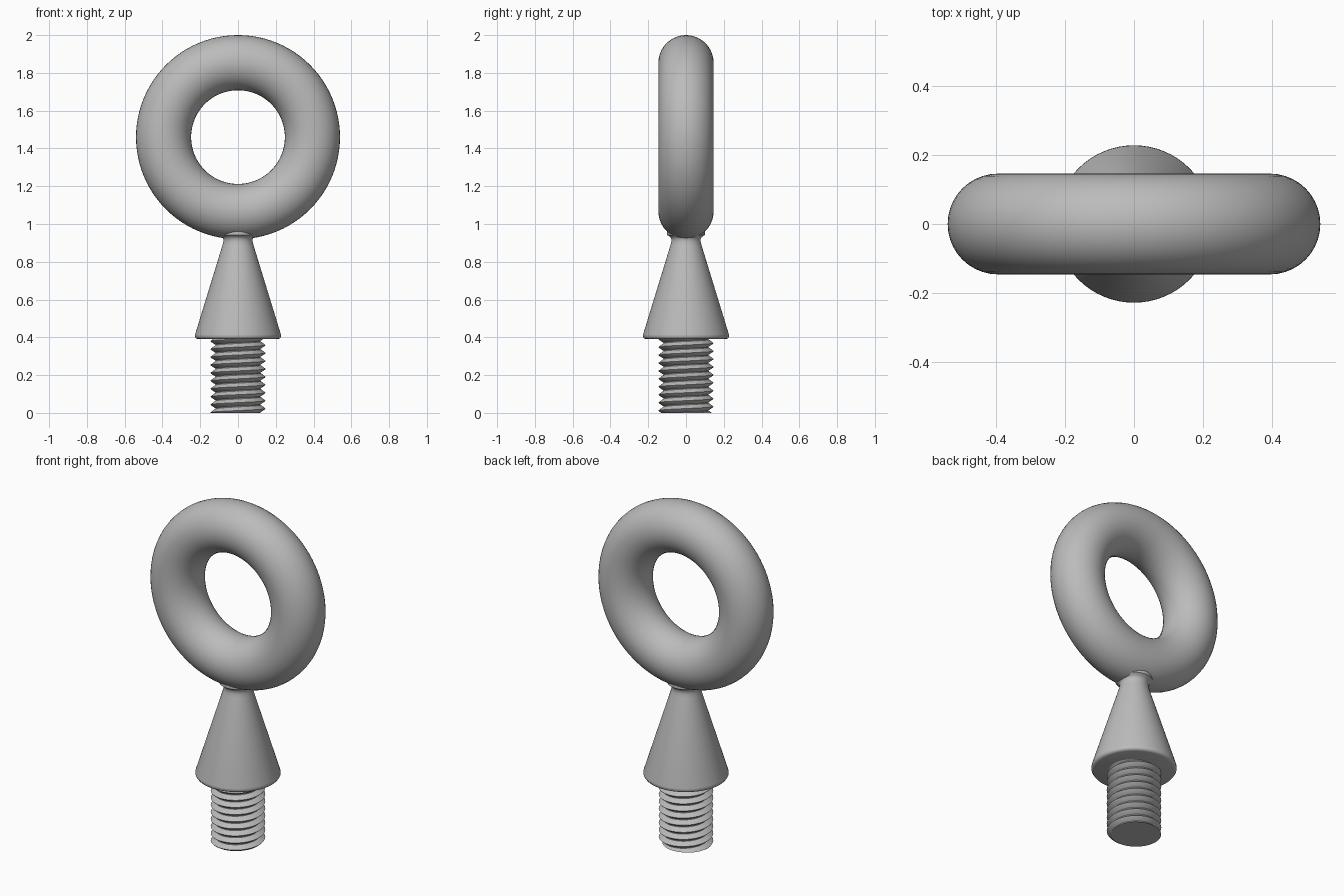
import bpy, bmesh, math

cube = bpy.data.objects.get("Cube")
if cube:
    bpy.data.objects.remove(cube)

steel = bpy.data.materials.new("grey_steel")
steel.use_nodes = True
GREY = (0.5, 0.5, 0.5, 1)
steel.diffuse_color = GREY
steel.node_tree.nodes["Principled BSDF"].inputs["Base Color"].default_value = GREY


def finish(obj, angle):
    obj.data.materials.clear()
    obj.data.materials.append(steel)
    bpy.ops.object.select_all(action="DESELECT")
    obj.select_set(True)
    bpy.context.view_layer.objects.active = obj
    bpy.ops.object.shade_smooth_by_angle(angle=math.radians(angle))


def make_object(name, bm, angle):
    bmesh.ops.remove_doubles(bm, verts=bm.verts, dist=1e-5)
    bmesh.ops.recalc_face_normals(bm, faces=bm.faces)
    mesh = bpy.data.meshes.new(name)
    bm.to_mesh(mesh)
    bm.free()
    obj = bpy.data.objects.new(name, mesh)
    bpy.context.collection.objects.link(obj)
    finish(obj, angle)


def skin(bm, rows):
    """Join neighbouring rows of points with quads."""
    grid = [[bm.verts.new(p) for p in row] for row in rows]
    for low, high in zip(grid, grid[1:]):
        for i in range(len(low) - 1):
            bm.faces.new((low[i], low[i + 1], high[i + 1], high[i]))


def ring_point(radius, angle, z):
    return (radius * math.cos(angle), radius * math.sin(angle), z)


# Eye ring
bpy.ops.mesh.primitive_torus_add(major_radius=0.394, minor_radius=0.146,
                                 major_segments=96, minor_segments=40,
                                 location=(0, 0, 1.46), rotation=(math.pi / 2, 0, 0))
ring = bpy.context.object
ring.name = "eye_ring"
finish(ring, 40)

# Conical collar: rounded foot, straight flank, flared neck inside the ring
SEGMENTS = 64
angles = [2 * math.pi * i / SEGMENTS for i in range(SEGMENTS + 1)]
profile = [(0, 0.39), (0.212, 0.39), (0.222, 0.394), (0.228, 0.403), (0.227, 0.416),
           (0.083, 0.885), (0.078, 0.905), (0.078, 0.92), (0.084, 0.932),
           (0.1, 0.942), (0.1, 0.97), (0, 0.97)]
bm = bmesh.new()
skin(bm, [[ring_point(r, a, z) for a in angles] for r, z in profile])
bmesh.ops.dissolve_degenerate(bm, edges=bm.edges, dist=1e-6)
make_object("conical_collar", bm, 50)

# Threaded shank: right-handed helical ridge, trimmed flat at both ends
PITCH, HEIGHT, ROOT, CREST = 0.042, 0.395, 0.12, 0.146
STEPS = (0, 0.1, 0.45, 0.55, 0.9)


def thread_radius(phase):
    wave = abs((phase - 0.05) % 1 - 0.5) * 2
    return ROOT + (CREST - ROOT) * min(1, max(0, (0.9 - wave) / 0.8))


rows = []
for turn in range(-1, math.ceil(HEIGHT / PITCH) + 1):
    for step in STEPS:
        row = []
        for a in angles:
            z = min(HEIGHT, max(0, PITCH * (turn + step + a / math.tau)))
            row.append(ring_point(thread_radius(z / PITCH - a / math.tau), a, z))
        rows.append(row)
rows.insert(0, [(0, 0, 0)] * len(angles))
rows.append([(0, 0, HEIGHT)] * len(angles))
bm = bmesh.new()
skin(bm, rows)
bmesh.ops.dissolve_degenerate(bm, edges=bm.edges, dist=1e-6)
make_object("threaded_shank", bm, 30)
